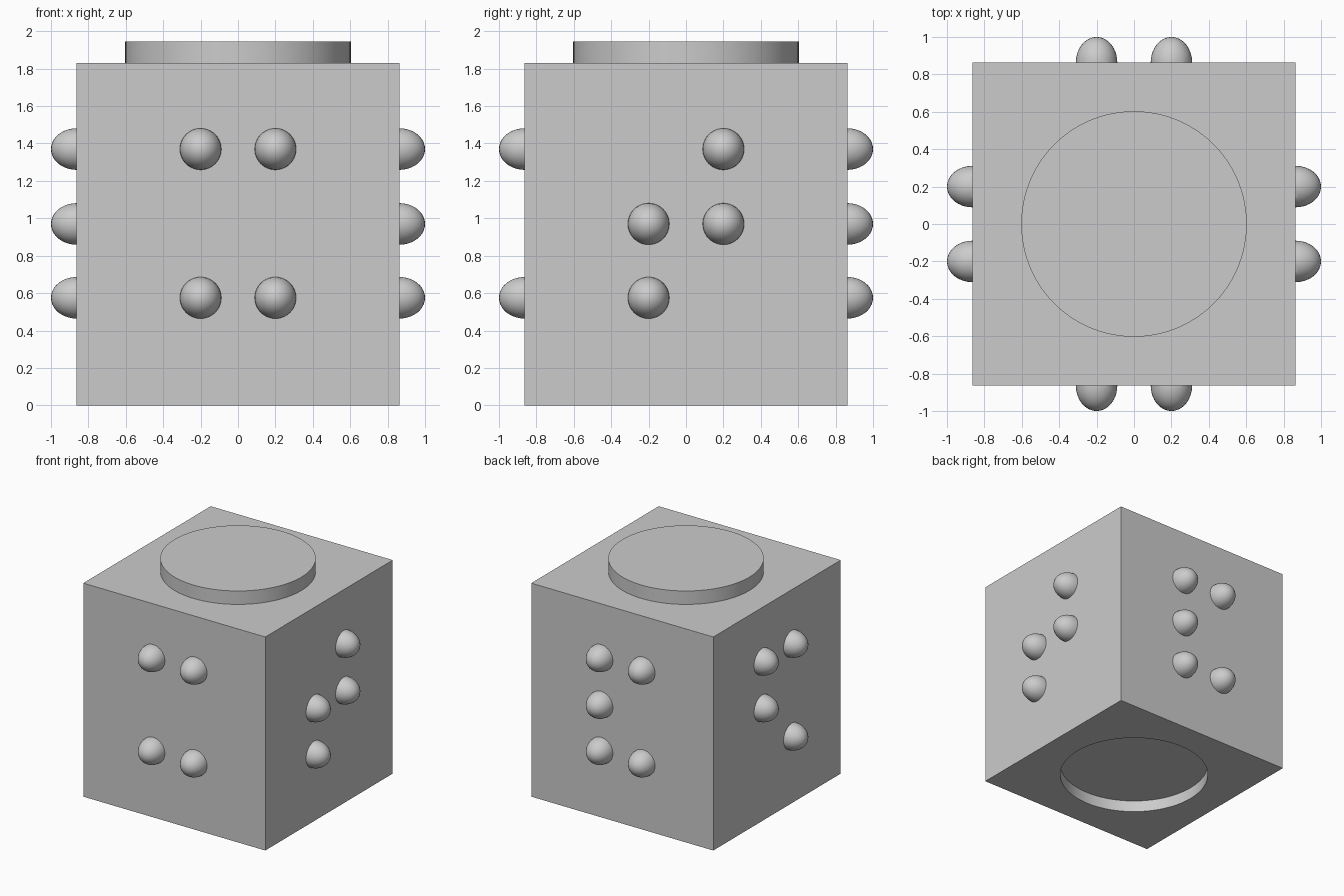
import bpy
import bmesh
import math
from mathutils import Matrix, Vector

if "Cube" in bpy.data.objects:
    bpy.data.objects.remove(bpy.data.objects["Cube"])

HALF, HEIGHT = 0.863, 1.83        # block half width and height
DISC_R, DISC_H = 0.603, 0.115     # raised disc on top
RECESS_DEPTH = 0.1                # socket underneath
BUMP_R, BUMP_H = 0.111, 0.137     # half-ellipsoid bumps
COLUMN = 0.2
TOP, MID, LOW = 1.37, 0.97, 0.575

grey = bpy.data.materials.new("plain grey")
grey.use_nodes = True
colour = (0.6, 0.6, 0.6, 1)
grey.diffuse_color = colour
grey.node_tree.nodes["Principled BSDF"].inputs["Base Color"].default_value = colour


def make_object(name, bm):
    mesh = bpy.data.meshes.new(name)
    bm.to_mesh(mesh)
    bm.free()
    mesh.materials.append(grey)
    obj = bpy.data.objects.new(name, mesh)
    bpy.context.collection.objects.link(obj)
    return obj


def smooth(obj):
    bpy.ops.object.select_all(action='DESELECT')
    obj.select_set(True)
    bpy.context.view_layer.objects.active = obj
    bpy.ops.object.shade_smooth_by_angle(angle=math.radians(30))


def cylinder(name, radius, bottom, top):
    bm = bmesh.new()
    bmesh.ops.create_cone(bm, cap_ends=True, segments=96, radius1=radius, radius2=radius,
                          depth=top - bottom,
                          matrix=Matrix.Translation((0, 0, (top + bottom) / 2)))
    return make_object(name, bm)


# Block with a round socket cut into its underside
bm = bmesh.new()
bmesh.ops.create_cube(bm, size=1, matrix=Matrix.Translation((0, 0, HEIGHT / 2))
                      @ Matrix.Diagonal((2 * HALF, 2 * HALF, HEIGHT, 1)))
block = make_object("block", bm)
cutter = cylinder("socket_cutter", DISC_R, -RECESS_DEPTH, RECESS_DEPTH)
cutter.hide_render = True
cut = block.modifiers.new("socket", 'BOOLEAN')
cut.operation = 'DIFFERENCE'
cut.solver = 'EXACT'
cut.object = cutter
bpy.context.view_layer.objects.active = block
bpy.ops.object.modifier_apply(modifier=cut.name)
bpy.data.objects.remove(cutter)
smooth(block)

# Raised disc on top
smooth(cylinder("top_disc", DISC_R, HEIGHT, HEIGHT + DISC_H))

# Bumps per side: turn about z from the front, then (column as seen, height)
sides = {
    "front": (0, [(-1, TOP), (1, TOP), (-1, LOW), (1, LOW)]),
    "left": (90, [(1, TOP), (-1, MID), (1, MID), (-1, LOW)]),
    "back": (180, [(-1, TOP), (1, TOP), (-1, MID), (-1, LOW), (1, LOW)]),
    "right": (270, [(-1, TOP), (1, TOP), (-1, MID), (1, LOW)]),
}
for side, (angle, spots) in sides.items():
    bm = bmesh.new()
    for column, z in spots:
        bmesh.ops.create_uvsphere(
            bm, u_segments=32, v_segments=20, radius=1,
            matrix=Matrix.Translation((column * COLUMN, -HALF, z))
            @ Matrix.Diagonal((BUMP_R, BUMP_H, BUMP_R, 1)))
    # Keep only the half standing out of the block
    bmesh.ops.bisect_plane(bm, geom=bm.verts[:] + bm.edges[:] + bm.faces[:],
                           plane_co=Vector((0, -HALF, 0)), plane_no=Vector((0, 1, 0)),
                           clear_outer=True)
    bm.transform(Matrix.Rotation(math.radians(angle), 4, 'Z'))
    smooth(make_object(side + "_bumps", bm))
